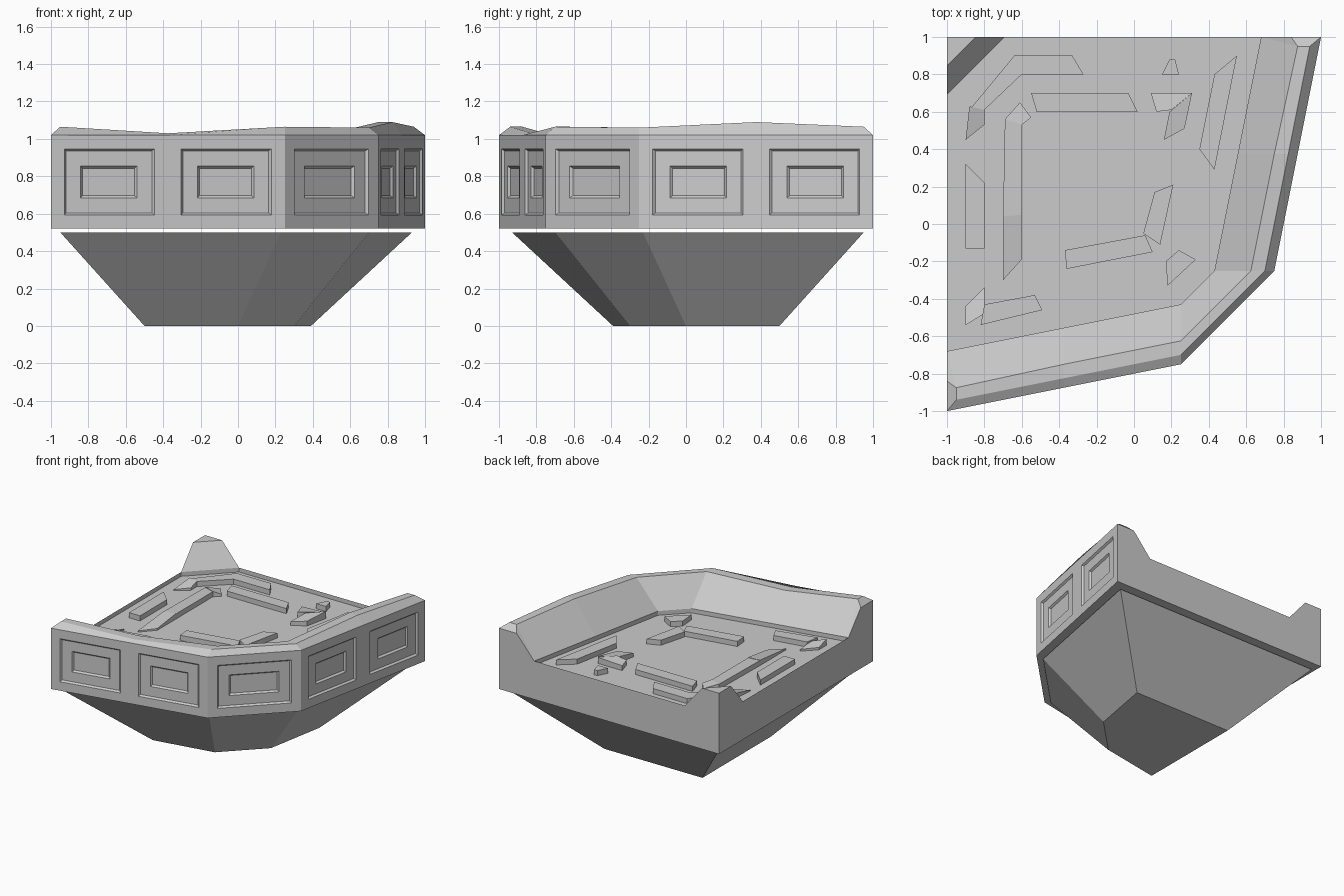
import bpy, bmesh

if "Cube" in bpy.data.objects:
    bpy.data.objects.remove(bpy.data.objects["Cube"])

BOTTOM, TOP, LIP, FLOOR = 0.52, 1.02, 0.835, 0.80


def mirror(p):
    """Reflect across the plan's diagonal symmetry line y = -x."""
    return (-p[1], -p[0]) + tuple(p[2:])


def add_face(bm, pts):
    return bm.faces.new([bm.verts.new(p) for p in pts])


def add_pair(bm, pts):
    """Add a face and its diagonal mirror image."""
    add_face(bm, pts)
    add_face(bm, [mirror(p) for p in reversed(pts)])


def finish(bm, name, recalc=False):
    bmesh.ops.remove_doubles(bm, verts=bm.verts, dist=0.0005)
    if recalc:
        bmesh.ops.recalc_face_normals(bm, faces=bm.faces)
    mesh = bpy.data.meshes.new(name)
    bm.to_mesh(mesh)
    bm.free()
    ob = bpy.data.objects.new(name, mesh)
    bpy.context.collection.objects.link(ob)
    return ob


# --- Tapered underside ---
def tapered_base():
    low = [(-0.5, 0.5), (-0.5, -0.39), (0, -0.3), (0.3, 0), (0.39, 0.5)]
    high = [(-0.95, 0.95), (-0.95, -0.93), (0.23, -0.70), (0.70, -0.23), (0.93, 0.95)]
    bm = bmesh.new()
    lo = [(x, y, 0) for x, y in low]
    hi = [(x, y, 0.5) for x, y in high]
    for i in range(5):
        j = (i + 1) % 5
        add_face(bm, [lo[i], lo[j], hi[j], hi[i]])
    add_face(bm, lo[::-1])
    add_face(bm, hi)
    finish(bm, "tapered_base", True)


# --- Panelled parapet block with recessed floor ---
def station(x, y, crest, end=False):
    """Wall cross-section: outer bottom, outer top, crest pair, slope foot, floor."""
    cx = -0.95 if end else x
    return [(x, y, BOTTOM), (x, y, TOP), (cx, y + (0.06 if end else 0.05), crest),
            (cx, y + 0.125, crest), (x, y + 0.32, LIP), (x, y + 0.32, FLOOR)]


def parapet():
    bm = bmesh.new()
    left = [station(-1, -1, 1.065, True), station(-0.375, -0.875, 1.03),
            station(0.25, -0.75, 1.065)]
    right = [station(0.25, -0.75, 1.06), station(-0.375, -0.875, 1.09),
             station(-1, -1, 1.065, True)]
    path = left + [[mirror(p) for p in s] for s in right]
    panels = []
    for a, b in zip(path, path[1:]):
        for k in range(5):
            f = add_face(bm, [a[k], b[k], b[k + 1], a[k + 1]])
            if k == 0:
                panels.append(f)

    # wall ends, open sides and the broken corner stub
    s = left[0]
    notch = (-1, -0.84, TOP)
    add_pair(bm, [s[1], s[2], s[3], notch])
    add_pair(bm, [s[3], s[4], notch])
    add_pair(bm, [(-1, 1, BOTTOM), s[0], s[1], notch, s[4],
                  (-1, 0.69, LIP), (-1, 0.845, TOP), (-1, 1, TOP)])
    add_face(bm, [(-1, 1, TOP), (-1, 0.845, TOP), (-0.845, 1, TOP)])
    add_face(bm, [(-1, 0.845, TOP), (-1, 0.69, LIP), (-0.69, 1, LIP), (-0.845, 1, TOP)])
    add_face(bm, [(-1, 0.69, LIP), (-1, 0.69, FLOOR), (-0.69, 1, FLOOR), (-0.69, 1, LIP)])

    # floor and underside
    add_face(bm, [p[5] for p in path] + [(-0.69, 1, FLOOR), (-1, 0.69, FLOOR)])
    add_face(bm, [(-1, 1, BOTTOM)] + [p[0] for p in reversed(path)])

    # nested rectangular recesses on each outer bay
    bm.normal_update()
    for width, depth in ((0.073, 0), (0.012, -0.014), (0.08, 0), (0.012, -0.014)):
        bmesh.ops.inset_individual(bm, faces=panels, thickness=width, depth=depth,
                                   use_even_offset=True)
    finish(bm, "panelled_parapet")


# --- Broken slabs on the floor ---
FLAT = [
    [(-0.88, 0.61), (-0.80, 0.61), (-0.60, 0.80), (-0.27, 0.80), (-0.33, 0.90), (-0.64, 0.90)],
    [(-0.52, 0.60), (0.02, 0.60), (-0.03, 0.70), (-0.55, 0.70)],
    [(-0.9, -0.13), (-0.8, -0.13), (-0.8, 0.22), (-0.9, 0.32)],
    [(-0.7, 0.04), (-0.6, 0.05), (-0.6, 0.53), (-0.69, 0.56)],
    [(0.15, 0.80), (0.24, 0.80), (0.22, 0.88), (0.19, 0.88)],
    [(0.35, 0.40), (0.43, 0.29), (0.55, 0.90), (0.43, 0.80)],
    [(0.05, -0.05), (0.14, -0.11), (0.21, 0.21), (0.11, 0.17)],
    [(-0.36, -0.24), (0.10, -0.15), (0.06, -0.06), (-0.37, -0.14)],
    [(0.18, -0.33), (0.33, -0.19), (0.24, -0.14), (0.17, -0.20)],
    [(-0.82, -0.54), (-0.49, -0.46), (-0.53, -0.38), (-0.80, -0.43)],
]
TILTED = [  # x, y, height above the floor
    [(-0.9, 0.45, 0.01), (-0.8, 0.53, 0.02), (-0.8, 0.61, 0.045), (-0.88, 0.63, 0.045)],
    [(-0.7, -0.30, 0.01), (-0.6, -0.19, 0.015), (-0.6, 0.05, 0.045), (-0.7, 0.04, 0.045)],
    [(-0.69, 0.56, 0.045), (-0.6, 0.53, 0.045), (-0.55, 0.57, 0.02), (-0.61, 0.65, 0.02)],
    [(0.12, 0.60, 0.04), (0.20, 0.61, 0.06), (0.31, 0.70, 0.05), (0.09, 0.70, 0.04)],
    [(0.16, 0.45, 0.03), (0.27, 0.51, 0.04), (0.31, 0.70, 0.06), (0.19, 0.60, 0.05)],
    [(-0.9, -0.54, 0.05), (-0.8, -0.48, 0.03), (-0.8, -0.34, 0.015), (-0.9, -0.44, 0.02)],
]


def rubble():
    slabs = [[(x, y, 0.042) for x, y in s] for s in FLAT] + TILTED
    for n, slab in enumerate(slabs, 1):
        bm = bmesh.new()
        lo = [(x, y, FLOOR - 0.005) for x, y, h in slab]
        hi = [(x, y, FLOOR + h) for x, y, h in slab]
        for i in range(len(slab)):
            j = (i + 1) % len(slab)
            add_face(bm, [lo[i], lo[j], hi[j], hi[i]])
        add_face(bm, lo[::-1])
        add_face(bm, hi)
        finish(bm, f"floor_slab_{n}", True)


tapered_base()
parapet()
rubble()
